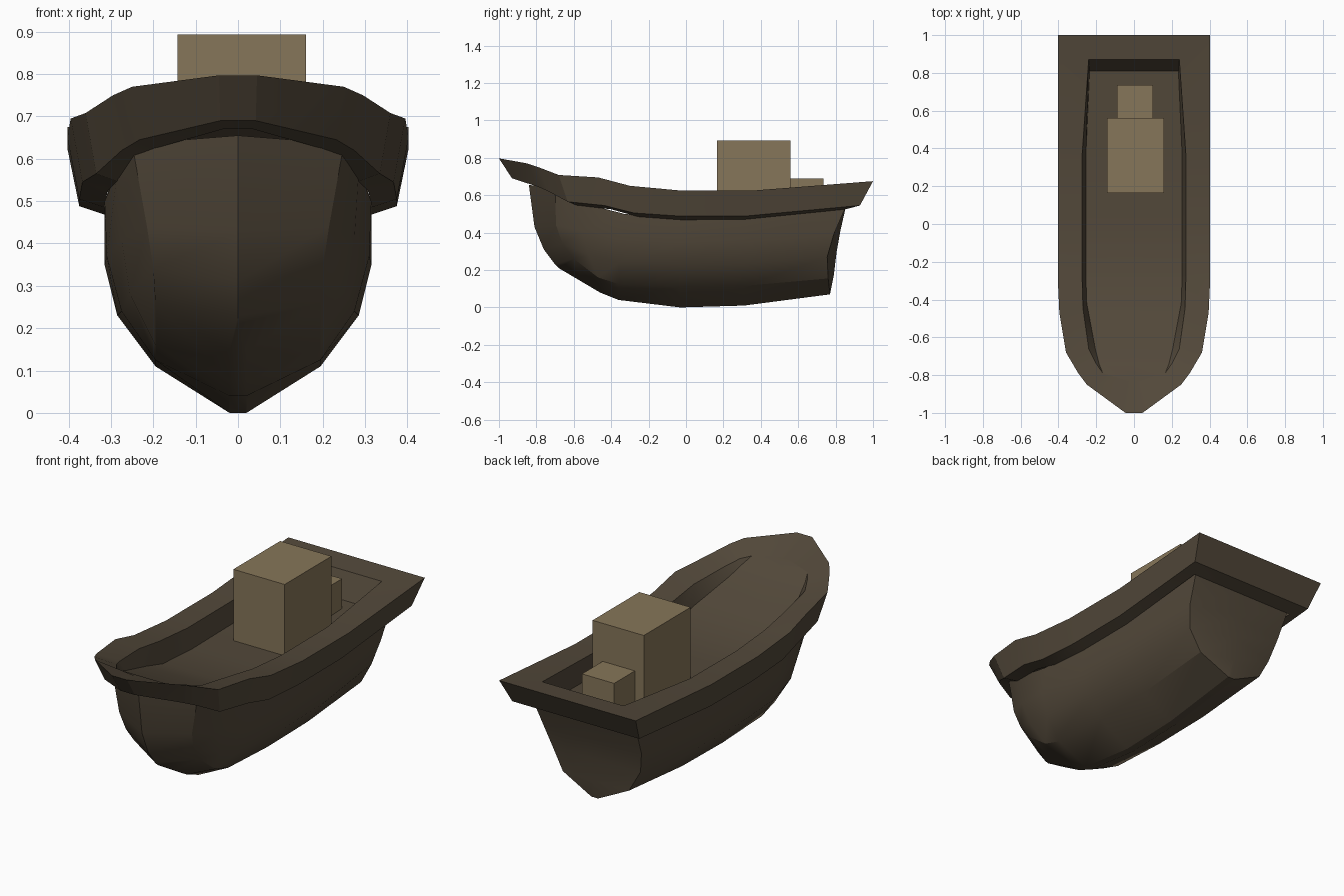
import bpy, bmesh

if "Cube" in bpy.data.objects:
    bpy.data.objects.remove(bpy.data.objects["Cube"])


def material(name, rgb):
    m = bpy.data.materials.new(name)
    m.diffuse_color = (*rgb, 1)
    m.use_nodes = True
    m.node_tree.nodes["Principled BSDF"].inputs["Base Color"].default_value = m.diffuse_color
    return m


DARK = material("dark_wood", (0.085, 0.065, 0.042))
TAN = material("tan_wood", (0.24, 0.18, 0.10))


def finish(bm, name, mat, smooth=True):
    me = bpy.data.meshes.new(name)
    bm.to_mesh(me)
    bm.free()
    ob = bpy.data.objects.new(name, me)
    bpy.context.collection.objects.link(ob)
    me.materials.append(mat)
    if smooth:
        bpy.context.view_layer.objects.active = ob
        ob.select_set(True)
        bpy.ops.object.shade_smooth_by_angle(angle=0.45)
        ob.select_set(False)
    return ob


def loft(name, rows, mat, flip=False):
    """Skin half rows running bow to stern, then mirror across x = 0."""
    bm = bmesh.new()
    for side in (1, -1):
        grid = []
        for row in rows:
            row = list(row)
            if row[0][0] > 0:
                row.insert(0, (0, *row[0][1:]))
            if row[-1][0] > 0:
                row.append((0, *row[-1][1:]))
            grid.append([bm.verts.new((side * x, y, z)) for x, y, z in row])
        for a, b in zip(grid, grid[1:]):
            for i in range(len(a) - 1):
                quad = [a[i], a[i + 1], b[i + 1], b[i]]
                bm.faces.new(quad if (side == 1) != flip else quad[::-1])
    bmesh.ops.remove_doubles(bm, verts=bm.verts, dist=0.0005)
    bmesh.ops.dissolve_degenerate(bm, edges=bm.edges, dist=0.0005)
    return finish(bm, name, mat)


def box(name, x0, x1, y0, y1, z0, z1):
    bm = bmesh.new()
    bmesh.ops.create_cube(bm, size=1)
    bmesh.ops.scale(bm, vec=(x1 - x0, y1 - y0, z1 - z0), verts=bm.verts)
    bmesh.ops.translate(bm, vec=((x0 + x1) / 2, (y0 + y1) / 2, (z0 + z1) / 2), verts=bm.verts)
    return finish(bm, name, TAN, False)


# hull: waterlines from keel up, each bow centre -> bow corner -> side -> stern corner
keel = [(0, -.68, .21), (.02, -.57, .145), (.02, -.46, .08), (.02, -.36, .04),
        (.02, -.03, 0), (.02, .31, .01), (.02, .77, .07)]
chine = [(0, -.70, .23), (.195, -.60, .26), (.195, -.47, .16), (.195, -.36, .125),
         (.195, -.03, .11), (.195, .31, .115), (.195, .76, .155)]
bilge = [(0, -.76, .31), (.20, -.66, .34), (.255, -.52, .28), (.275, -.36, .24),
         (.285, -.03, .23), (.285, .31, .235), (.26, .755, .27)]
side = [(0, -.81, .43), (.215, -.695, .44), (.275, -.56, .41), (.31, -.36, .37),
        (.315, -.03, .35), (.315, .31, .355), (.29, .79, .39)]
sheer = [(0, -.84, .655), (.25, -.70, .635), (.285, -.60, .57), (.315, -.33, .50),
         (.315, -.03, .475), (.315, .31, .48), (.305, .855, .54)]
for row, bulge in ((keel, 0), (chine, .03), (bilge, .05), (side, .035), (sheer, 0)):
    x, y, z = row[-1]
    row.append((0, y + bulge, z + bulge / 2))
loft("hull", [[(0, y, z) for x, y, z in keel], keel, chine, bilge, side, sheer], DARK)

# bulwark: flared outer band with flat top and sloping inner wall
outer = [(.045, -1, .797), (.25, -.85, .77), (.295, -.79, .75), (.36, -.68, .708),
         (.395, -.47, .695), (.403, -.30, .65), (.403, -.03, .625), (.403, .36, .625),
         (.403, 1, .675)]
drop = [.107, .125, .13, .143, .15, .145, .137, .135, .13]
lower = [(x * .93, y * .93, z - d) for (x, y, z), d in zip(outer, drop)]
under = [(x * .78, y * .855, z - d - .02) for (x, y, z), d in zip(outer, drop)]
inner = [(.03, -.83, .735), (.165, -.79, .72), (.20, -.74, .715), (.24, -.66, .69),
         (.27, -.45, .67), (.275, -.27, .64), (.275, -.03, .62), (.275, .36, .622),
         (.24, .87, .662)]
deck = [(.03, -.83, .735), (.165, -.79, .72), (.185, -.74, .69), (.205, -.66, .65),
        (.25, -.42, .57), (.255, -.27, .525), (.255, -.03, .51), (.255, .36, .515),
        (.235, .81, .535)]
loft("bulwark", [under, lower, outer, inner, deck], DARK)

# deck rising toward the bow
loft("deck", [deck, [(0, y, z) for x, y, z in [deck[0], *deck, deck[-1]]]], DARK)

# wheelhouse and the locker behind it
box("wheelhouse", -.143, .16, .165, .56, .49, .893)
box("locker", -.09, .10, .56, .735, .49, .69)
